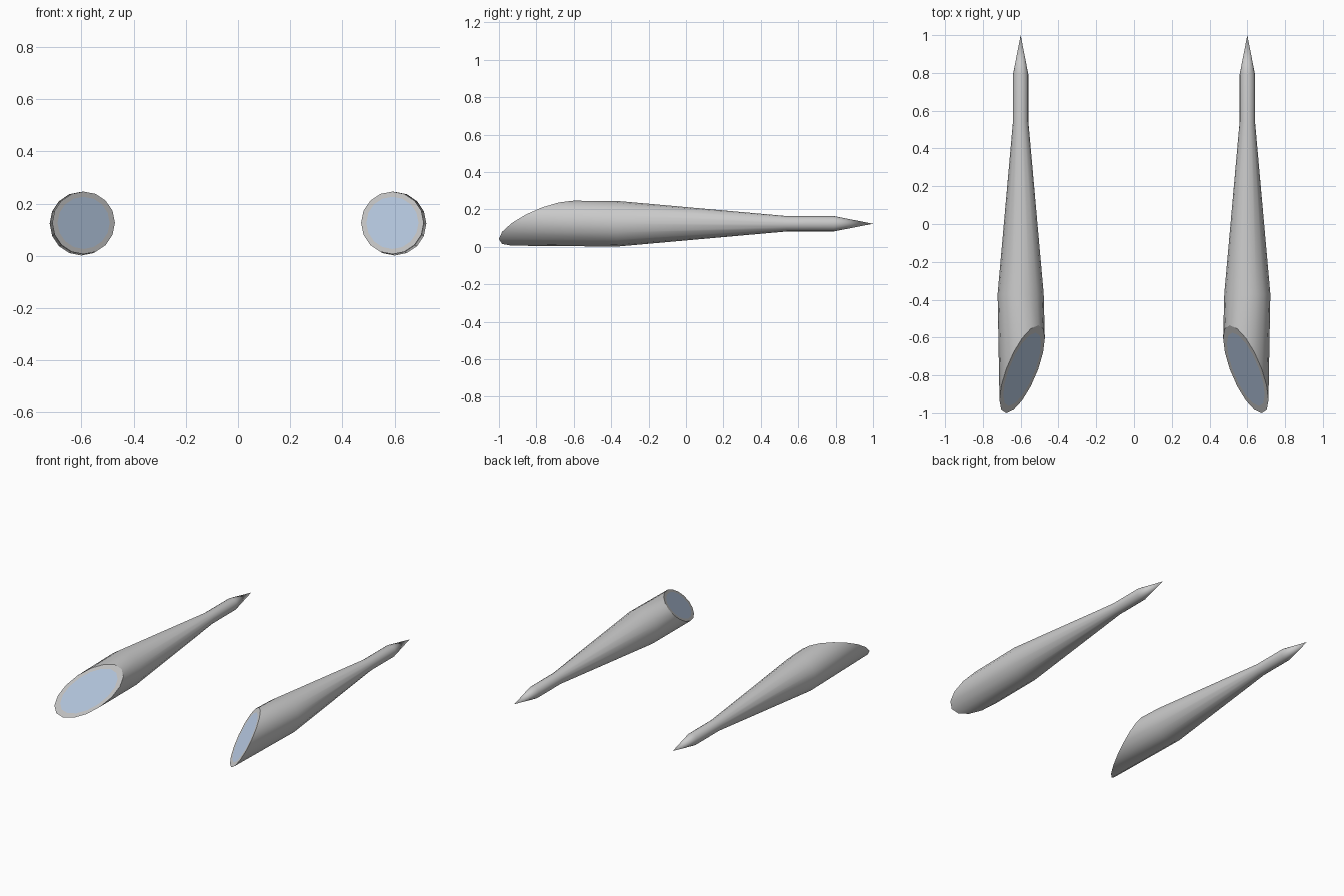
import bpy, bmesh
from math import sin, cos, pi

if "Cube" in bpy.data.objects:
    bpy.data.objects.remove(bpy.data.objects["Cube"])

SIDES = 16
AXIS_X, AXIS_Z = 0.60, 0.123      # body axis
FRONT_X, FRONT_Z = 0.592, 0.126   # centre of the slanted mouth
FRONT_Y, SLANT = -0.768, 1.37


def ring(bm, r, y=None):
    """Round section; without y it lies on the slanted mouth plane."""
    verts = []
    for i in range(SIDES):
        a = 2 * pi * i / SIDES
        dx, dz = r * sin(a), r * cos(a)
        if y is None:
            co = (FRONT_X + dx, FRONT_Y + SLANT * (dz - dx), FRONT_Z + dz)
        else:
            co = (AXIS_X + dx, y, AXIS_Z + dz)
        verts.append(bm.verts.new(co))
    return verts


def bridge(bm, a, b):
    for i in range(SIDES):
        j = (i + 1) % SIDES
        bm.faces.new((a[i], a[j], b[j], b[i]))


def finish(bm, name):
    mesh = bpy.data.meshes.new(name)
    bm.to_mesh(mesh)
    bm.free()
    ob = bpy.data.objects.new(name, mesh)
    bpy.context.collection.objects.link(ob)
    bpy.ops.object.select_all(action='DESELECT')
    ob.select_set(True)
    bpy.context.view_layer.objects.active = ob
    bpy.ops.object.shade_smooth_by_angle(angle=0.52)
    # second pod on the other side
    m = ob.modifiers.new("Mirror", 'MIRROR')
    m.use_mirror_merge = False
    return ob


# Housings: flat rim, slanted mouth, tapering body, thin neck, pointed tail
bm = bmesh.new()
rings = [ring(bm, 0.1), ring(bm, 0.12)]
rings += [ring(bm, r, y) for r, y in ((0.122, -0.37), (0.041, 0.54), (0.041, 0.79))]
for a, b in zip(rings, rings[1:]):
    bridge(bm, a, b)
tip = bm.verts.new((AXIS_X, 1.0, AXIS_Z))
last = rings[-1]
for i in range(SIDES):
    bm.faces.new((last[i], last[(i + 1) % SIDES], tip))
bmesh.ops.recalc_face_normals(bm, faces=bm.faces)
if tip.normal.y < 0:
    bmesh.ops.reverse_faces(bm, faces=bm.faces)
finish(bm, "lamp_housing")

# Lenses: flat discs filling the slanted mouths
bm = bmesh.new()
face = bm.faces.new(ring(bm, 0.1))
face.normal_update()
if face.normal.y > 0:
    face.normal_flip()
lens = finish(bm, "lamp_lens")
glass = bpy.data.materials.new("lens_glass")
glass.diffuse_color = (0.5, 0.62, 0.8, 1)
glass.use_nodes = True
glass.node_tree.nodes["Principled BSDF"].inputs["Base Color"].default_value = glass.diffuse_color
lens.data.materials.append(glass)
